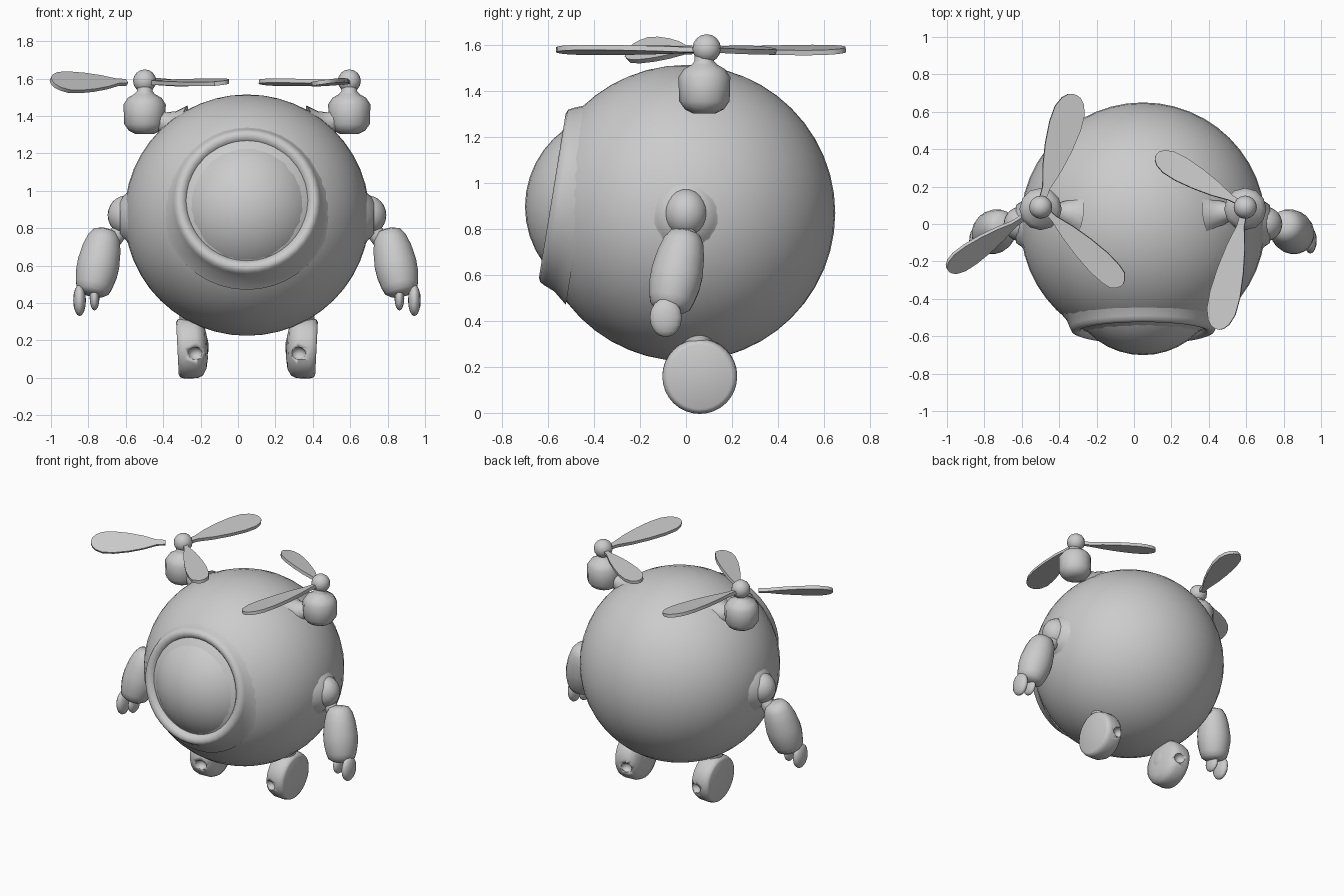
import bpy, bmesh, math
from mathutils import Vector, Matrix

cube = bpy.data.objects.get("Cube")
if cube:
    bpy.data.objects.remove(cube, do_unlink=True)

grey = bpy.data.materials.new("plain grey")
grey.use_nodes = True
GREY = (0.6, 0.6, 0.6, 1)
grey.diffuse_color = GREY
grey.node_tree.nodes["Principled BSDF"].inputs["Base Color"].default_value = GREY

CX = 0.048  # symmetry plane of the body


def finish(name, bm, angle=40):
    bmesh.ops.recalc_face_normals(bm, faces=bm.faces)
    mesh = bpy.data.meshes.new(name)
    bm.to_mesh(mesh)
    bm.free()
    mesh.materials.append(grey)
    obj = bpy.data.objects.new(name, mesh)
    bpy.context.collection.objects.link(obj)
    bpy.ops.object.select_all(action='DESELECT')
    obj.select_set(True)
    bpy.context.view_layer.objects.active = obj
    bpy.ops.object.shade_smooth_by_angle(angle=math.radians(angle))
    return obj


def ball(name, centre, size, segments=24, turn=None):
    bm = bmesh.new()
    matrix = Matrix.Translation(centre) @ (turn or Matrix())
    matrix = matrix @ Matrix.Diagonal((*size, 1))
    bmesh.ops.create_uvsphere(bm, u_segments=segments, v_segments=segments // 2,
                              radius=1, matrix=matrix)
    return finish(name, bm, 60)


def lathe(name, profile, origin, axis, sides=24, angle=40):
    """Revolve (radius, height) points around an axis."""
    bm = bmesh.new()
    rings = []
    for r, h in profile:
        rings.append([bm.verts.new((r * math.cos(a), r * math.sin(a), h))
                      for a in (math.tau * i / sides for i in range(sides))])
    for low, high in zip(rings, rings[1:]):
        for i in range(sides):
            j = (i + 1) % sides
            bm.faces.new((low[i], low[j], high[j], high[i]))
    bm.faces.new(rings[0])
    bm.faces.new(rings[-1])
    turn = Vector(axis).to_track_quat('Z', 'Y').to_matrix().to_4x4()
    bm.transform(Matrix.Translation(origin) @ turn)
    return finish(name, bm, angle)


def blade(name, hub, direction, length, width, roll=8, start=0.03, tip_round=0.7):
    """Flat paddle that widens towards a rounded tip."""
    bm = bmesh.new()
    span = length - start
    half = [(0, 0.2), (0.12, 0.24), (0.3, 0.6), (0.5, 0.86), (0.7, 1),
            (0.85, 0.95), (0.94, tip_round), (0.985, 0.4), (1, 0.12)]
    edge = [(start + u * span, v * width / 2) for u, v in half]
    outline = edge + [(u, -v) for u, v in reversed(edge)]
    low = bm.faces.new([bm.verts.new((u, v, -0.011)) for u, v in outline])
    up = bmesh.ops.extrude_face_region(bm, geom=[low])
    bmesh.ops.translate(bm, vec=(0, 0, 0.022),
                        verts=[g for g in up["geom"] if isinstance(g, bmesh.types.BMVert)])
    heading = math.atan2(direction[1], direction[0])
    bm.transform(Matrix.Translation(hub) @ Matrix.Rotation(heading, 4, 'Z')
                 @ Matrix.Rotation(math.radians(roll), 4, 'X'))
    return finish(name, bm, 30)


# Round body
ball("body", (CX, 0, 0.87), (0.655, 0.65, 0.645), 48)

# Window with its raised rim, tilted slightly upwards
face_axis = Vector((0, -0.987, 0.161))
face_centre = Vector((CX, -0.5625, 0.943))
rim = [(0.46, -0.115), (0.41, -0.055), (0.392, -0.01), (0.38, 0.012), (0.36, 0.02),
       (0.338, 0.012), (0.32, -0.01), (0.305, -0.06)]
lathe("window_rim", rim, face_centre, face_axis, 40, 60)
ball("window_dome", face_centre - face_axis * 0.28, (0.415,) * 3, 40)

for side, s in (("left", 1), ("right", -1)):
    def at(x, y, z):
        return Vector((CX + s * x, y, z))

    def toward(x, y, z):
        return Vector((s * x, y, z))

    # Shoulder and elbow
    lathe(side + "_shoulder_collar",
          [(0.22, -0.03), (0.17, 0.02), (0.125, 0.045), (0.1, 0.08)],
          at(0.60, 0, 0.86), toward(1, 0, 0), 24, 60)
    ball(side + "_shoulder", at(0.645, 0, 0.87), (0.1, 0.095, 0.105))
    lathe(side + "_elbow", [(0.045, 0), (0.045, 0.16)],
          at(0.66, 0, 0.81), toward(0.6, 0, -0.8), 12)

    # Tapered forearm and two pincers
    forearm = [(0.03, 0), (0.065, 0.012), (0.088, 0.05), (0.104, 0.11), (0.114, 0.19),
               (0.112, 0.25), (0.1, 0.31), (0.088, 0.345), (0.06, 0.365), (0.02, 0.37)]
    lathe(side + "_forearm", forearm, at(0.755, 0.0, 0.795),
          toward(0.2, -0.2, -0.95), 20, 60)
    ball(side + "_outer_pincer", at(0.895, -0.088, 0.415), (0.034, 0.07, 0.085), 16)
    ball(side + "_inner_pincer", at(0.815, -0.085, 0.425), (0.026, 0.058, 0.065), 16)

    # Wheel shaped foot with notches, hub and short leg
    wheel = [(0.06, -0.01), (0.115, 0), (0.15, 0.02), (0.163, 0.05), (0.163, 0.115),
             (0.155, 0.142), (0.14, 0.15)]
    foot = lathe(side + "_foot", wheel, at(0.222, 0.06, 0.164), toward(1, 0, -0.05), 32, 50)
    for place, y in (("front", -0.1), ("back", 0.22)):
        notch = ball(f"{side}_{place}_notch_cutter", at(0.275, y, 0.13),
                     (0.04, 0.04, 0.035), 12)
        notch.hide_render = True
        notch.display_type = 'WIRE'
        cut = foot.modifiers.new("notch", 'BOOLEAN')
        cut.operation = 'DIFFERENCE'
        cut.object = notch
        notch.hide_set(True)
    ball(side + "_foot_hub", at(0.235, 0.06, 0.164), (0.03, 0.075, 0.075), 16)
    lathe(side + "_leg", [(0.065, 0), (0.065, 0.1), (0.1, 0.17)],
          at(0.31, 0.055, 0.22), toward(-0.15, -0.05, 1), 16)

    # Rotor pod, bracket and hub
    lathe(side + "_pod",
          [(0.05, -0.108), (0.085, -0.09), (0.11, -0.055), (0.113, 0.05), (0.09, 0.085),
           (0.055, 0.105), (0.042, 0.12), (0.042, 0.18)],
          at(0.547, 0.08, 1.412), (0, 0, 1), 12, 50)
    lathe(side + "_pod_bracket", [(0.12, 0), (0.075, 0.05), (0.055, 0.1), (0.055, 0.18)],
          at(0.35, 0.05, 1.34), toward(0.18, 0.025, 0.05), 16, 60)
    ball(side + "_rotor_hub", at(0.547, 0.09, 1.587), (0.062,) * 3, 16)

# Rotor blades
left_hub = Vector((CX + 0.547, 0.095, 1.58))
right_hub = Vector((CX - 0.547, 0.1, 1.58))
blade("left_inner_blade", left_hub, (-89, 51), 0.55, 0.135)
blade("left_front_blade", left_hub, (-28, -123), 0.675, 0.165)
blade("right_back_blade", right_hub, (34, 111), 0.62, 0.175)
blade("right_front_blade", right_hub, (81, -79), 0.61, 0.14, tip_round=0.8)
blade("right_outer_blade", right_hub, (-82, -57), 0.605, 0.15, roll=-42, start=0.12)
